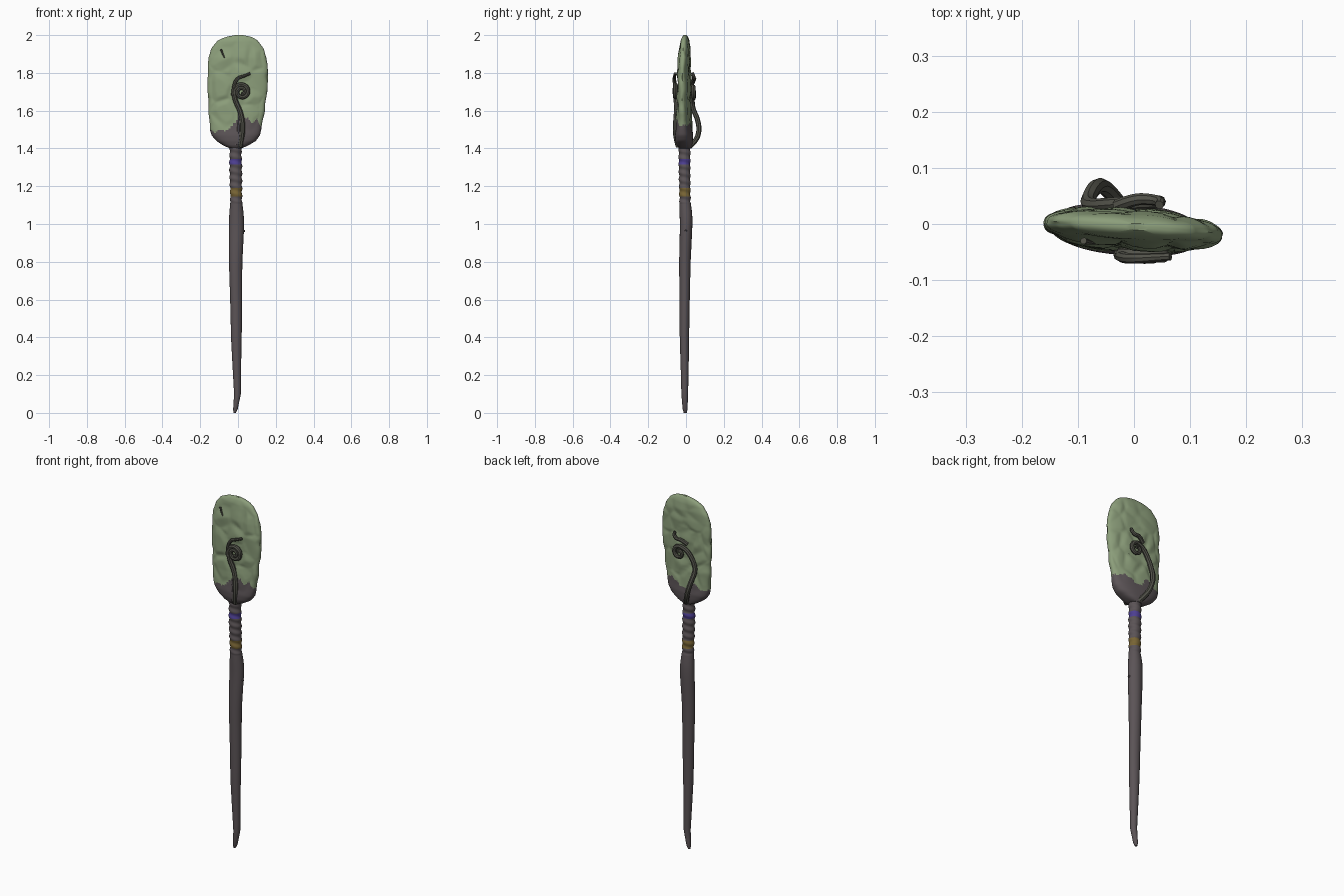
import bpy, bmesh, math
from mathutils import Vector, noise

cube = bpy.data.objects.get("Cube")
if cube:
    bpy.data.objects.remove(cube, do_unlink=True)


def material(name, rgb):
    m = bpy.data.materials.new(name)
    m.use_nodes = True
    m.diffuse_color = (*rgb, 1)
    m.node_tree.nodes["Principled BSDF"].inputs["Base Color"].default_value = (*rgb, 1)
    return m


bark = material("grey bark", (0.105, 0.088, 0.094))
moss = material("moss green", (0.26, 0.34, 0.195))
vine = material("dark vine", (0.085, 0.085, 0.068))
blue = material("blue band", (0.075, 0.05, 0.29))
gold = material("gold band", (0.19, 0.13, 0.035))


def sample(rows, z):
    """Interpolate a profile of (z, cx, cy, rx, ry) rows."""
    for a, b in zip(rows, rows[1:]):
        if z <= b[0]:
            t = (z - a[0]) / (b[0] - a[0])
            return [p + (q - p) * t for p, q in zip(a, b)]
    return rows[-1]


def loft(name, rows, zs, sides, power, shape, mats, rule):
    """Skin closed cross-sections at heights zs; rule picks each face's material."""
    bm = bmesh.new()
    rings = []
    for z in zs:
        _, cx, cy, rx, ry = sample(rows, z)
        ring = []
        for i in range(sides):
            a = math.tau * i / sides
            c, s = math.cos(a), math.sin(a)
            x = math.copysign(abs(c) ** (2 / power), c) * rx
            y = math.copysign(abs(s) ** (2 / power), s) * ry
            ring.append(bm.verts.new(shape(cx, cy, x, y, z)))
        rings.append(ring)
    for lo, hi in zip(rings, rings[1:]):
        for i in range(sides):
            j = (i + 1) % sides
            bm.faces.new((lo[i], lo[j], hi[j], hi[i]))
    bm.faces.new(rings[0][::-1])
    bm.faces.new(rings[-1])
    for f in bm.faces:
        f.material_index = rule(f.calc_center_median())
    me = bpy.data.meshes.new(name)
    bm.to_mesh(me)
    bm.free()
    for m in mats:
        me.materials.append(m)
    ob = bpy.data.objects.new(name, me)
    bpy.context.collection.objects.link(ob)
    smooth(ob)
    return ob


def smooth(ob):
    bpy.ops.object.select_all(action="DESELECT")
    ob.select_set(True)
    bpy.context.view_layer.objects.active = ob
    bpy.ops.object.shade_smooth_by_angle(angle=math.radians(40))


# Shaft: hooked tip, slim taper, wrapped grip with two coloured bands
shaft_rows = [
    (0.0, -0.018, -0.004, 0.006, 0.008), (0.02, -0.014, -0.005, 0.012, 0.013),
    (0.1, -0.003, -0.007, 0.018, 0.018), (0.4, -0.009, -0.008, 0.028, 0.025),
    (0.8, -0.012, -0.006, 0.035, 0.030), (1.0, -0.008, 0.001, 0.041, 0.033),
    (1.05, -0.008, 0.0, 0.039, 0.034), (1.12, -0.009, -0.005, 0.031, 0.029),
    (1.3, -0.012, -0.008, 0.033, 0.030), (1.39, -0.013, -0.008, 0.031, 0.031),
    (1.43, -0.01, -0.008, 0.04, 0.032)]


def shaft_shape(cx, cy, x, y, z):
    k = 1 + 0.05 * noise.noise(Vector((x * 30, y * 30, z * 3)))
    if z > 1.11:
        k += 0.07 * math.sin(z * 160 + math.atan2(y, x))
    return (cx + x * k, cy + y * k, z)


def shaft_rule(c):
    if 1.315 < c.z < 1.345:
        return 1
    return 2 if 1.145 < c.z < 1.19 else 0


heights = [0, 0.01, 0.02, 0.05] + [0.1 + 0.04 * i for i in range(25)]
heights += [1.1 + 0.005 * i for i in range(67)]
loft("shaft", shaft_rows, heights, 20, 2, shaft_shape, [bark, blue, gold], shaft_rule)

# Head: flat lumpy paddle with a ragged bark socket at its base
head_rows = [
    (1.4, -0.012, -0.006, 0.03, 0.03), (1.415, -0.012, -0.008, 0.065, 0.04),
    (1.44, -0.01, -0.01, 0.105, 0.045), (1.47, -0.012, -0.01, 0.128, 0.046),
    (1.5, -0.013, -0.01, 0.136, 0.042), (1.58, -0.008, -0.01, 0.146, 0.036),
    (1.7, -0.003, -0.01, 0.157, 0.035), (1.8, 0.0, -0.01, 0.160, 0.034),
    (1.88, -0.003, -0.007, 0.150, 0.032), (1.93, -0.003, -0.005, 0.135, 0.027),
    (1.97, -0.002, -0.005, 0.107, 0.022), (1.99, 0.004, -0.005, 0.072, 0.015),
    (2.0, 0.006, -0.005, 0.02, 0.006)]


def head_shape(cx, cy, x, y, z):
    side = 1 if y > 0 else -1
    d = noise.voronoi(Vector((x * 11, side * 3.0, z * 9)))[0]
    crease = min(1, (d[1] - d[0]) * 2.5)
    fade = min(1, max(0, (z - 1.48) * 8)) * min(1, (2 - z) * 12)
    y *= 1 + fade * 0.28 * (crease - 0.6)
    x *= 1 + fade * 0.05 * noise.noise(Vector((side * x * 5, y * 5, z * 16)))
    return (cx + x, cy + y - 0.07 * x, z)


def head_rule(c):
    ragged = 0.022 * noise.noise(Vector((c.x * 45, c.y * 20, 1)))
    edge = 1.495 + ragged
    if c.y < -0.01:
        edge += max(0, 0.085 - 1.1 * abs(c.x - 0.025))
        edge += max(0, 0.05 - 1.2 * abs(c.x - 0.1))
    else:
        edge += 0.035 * abs(math.sin(c.x * 22))
    return 0 if c.z < edge else 1


loft("head", head_rows, [1.4 + 0.0075 * i for i in range(80)] + [2.0], 96, 2.5,
     head_shape, [bark, moss], head_rule)


# Vines: tapered tubes along short paths
def tube(name, points, r0, r1, mat):
    cu = bpy.data.curves.new(name, "CURVE")
    cu.dimensions = "3D"
    cu.bevel_depth = 1
    cu.bevel_resolution = 2
    cu.resolution_u = 5
    cu.use_fill_caps = True
    sp = cu.splines.new("NURBS")
    sp.points.add(len(points) - 1)
    sp.use_endpoint_u = True
    sp.order_u = 3
    for i, (p, co) in enumerate(zip(sp.points, points)):
        p.co = (*co, 1)
        p.radius = r0 + (r1 - r0) * i / (len(points) - 1)
    ob = bpy.data.objects.new(name, cu)
    bpy.context.collection.objects.link(ob)
    bpy.ops.object.select_all(action="DESELECT")
    ob.select_set(True)
    bpy.context.view_layer.objects.active = ob
    bpy.ops.object.convert(target="MESH")
    ob = bpy.context.object
    ob.data.materials.clear()
    ob.data.materials.append(mat)
    smooth(ob)


def spiral(cx, cz, y0, y1, radius, turns, start, steps=22):
    out = []
    for i in range(steps):
        t = i / (steps - 1)
        a = start - math.tau * turns * t
        r = radius * (1 - 0.75 * t)
        out.append((cx + r * math.cos(a), y0 + (y1 - y0) * t, cz + r * math.sin(a)))
    return out


# Front vine with a coil and a hooked tendril
stem = [(0.012, -0.04, 1.41), (0.022, -0.056, 1.46), (0.026, -0.056, 1.53),
        (0.012, -0.05, 1.6), (-0.014, -0.052, 1.65)]
tube("front_vine", stem + spiral(0.02, 1.7, -0.055, -0.062, 0.043, 1.8, math.pi),
     0.014, 0.009, vine)
tube("front_root", [(-0.01, -0.04, 1.42), (0.005, -0.05, 1.5), (0.012, -0.046, 1.58),
                    (0.0, -0.035, 1.64)], 0.012, 0.007, bark)
tube("front_tendril", [(-0.026, -0.055, 1.68), (-0.022, -0.06, 1.74),
                       (0.0, -0.062, 1.775), (0.03, -0.06, 1.782),
                       (0.065, -0.058, 1.797)], 0.011, 0.007, vine)

# Back vine springing clear of the socket, then curling
back = [(-0.015, 0.02, 1.41), (-0.04, 0.055, 1.44), (-0.06, 0.072, 1.5),
        (-0.075, 0.06, 1.56), (-0.085, 0.036, 1.61), (-0.07, 0.032, 1.66),
        (-0.035, 0.035, 1.71)]
tube("back_vine", back + spiral(0.015, 1.69, 0.038, 0.045, 0.038, 1.2, math.pi * 0.6),
     0.014, 0.008, vine)
tube("back_tendril", [(-0.03, 0.032, 1.745), (0.0, 0.045, 1.77), (0.03, 0.044, 1.765),
                      (0.05, 0.04, 1.785), (0.045, 0.034, 1.8)], 0.012, 0.008, vine)

# Small crack in the moss and a knot on the shaft
tube("crack", [(-0.09, -0.03, 1.925), (-0.082, -0.033, 1.9), (-0.07, -0.034, 1.878)],
     0.006, 0.003, vine)
tube("shaft_knot", [(0.02, 0.0, 0.965), (0.036, -0.002, 0.962)], 0.01, 0.005, bark)
